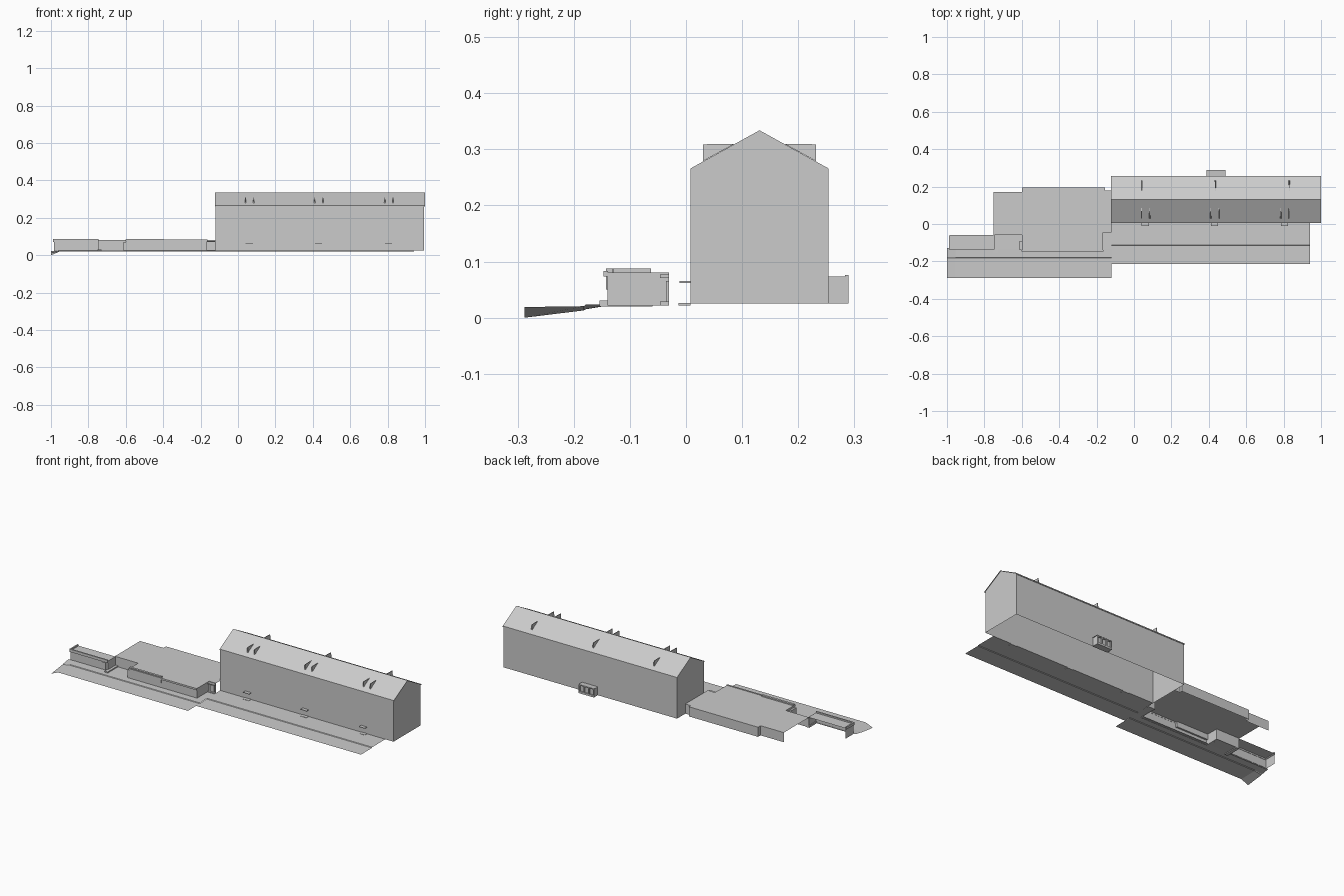
import bpy, bmesh

if "Cube" in bpy.data.objects:
    bpy.data.objects.remove(bpy.data.objects["Cube"])

mat = bpy.data.materials.new("light grey")
mat.diffuse_color = (0.6, 0.6, 0.6, 1)
mat.use_nodes = True
mat.node_tree.nodes["Principled BSDF"].inputs["Base Color"].default_value = mat.diffuse_color


def mesh(name, verts, faces):
    me = bpy.data.meshes.new(name)
    me.from_pydata(verts, [], faces)
    me.materials.append(mat)
    ob = bpy.data.objects.new(name, me)
    bpy.context.collection.objects.link(ob)
    return ob


def box(name, x0, x1, y0, y1, z0, z1):
    v = [(x, y, z) for z in (z0, z1) for x, y in ((x0, y0), (x1, y0), (x1, y1), (x0, y1))]
    return mesh(name, v, [(3, 2, 1, 0), (4, 5, 6, 7), (0, 1, 5, 4),
                          (1, 2, 6, 5), (2, 3, 7, 6), (3, 0, 4, 7)])


def walls(name, path, z0, z1):
    """Open wall sheets along a path, counterclockwise = facing out."""
    n = len(path)
    v = [(x, y, z0) for x, y in path] + [(x, y, z1) for x, y in path]
    return mesh(name, v, [(i, i + 1, n + i + 1, n + i) for i in range(n - 1)])


def flat(name, path, z):
    return mesh(name, [(x, y, z) for x, y in path], [tuple(range(len(path)))])


def strips(name, xs, ys, height):
    """Ground sheet on a grid of stations."""
    n = len(ys)
    v = [(x, y, height(i, j)) for i, x in enumerate(xs) for j, y in enumerate(ys)]
    f = [(i * n + j, (i + 1) * n + j, (i + 1) * n + j + 1, i * n + j + 1)
         for i in range(len(xs) - 1) for j in range(n - 1)]
    return mesh(name, v, f)


# Main hall: four walls open below, gable ends
X0, X1, Y0, Y1, YM = -0.12, 0.995, 0.008, 0.254, 0.131
BASE, EAVE, RIDGE = 0.025, 0.266, 0.334
walls("hall_walls", [(X0, Y0), (X1, Y0), (X1, Y1), (X0, Y1), (X0, Y0)], BASE, EAVE)
for name, x, order in (("gable_right", X1, (0, 1, 2)), ("gable_left", X0, (2, 1, 0))):
    mesh(name, [(x, Y0, EAVE), (x, Y1, EAVE), (x, YM, RIDGE)], [order])

# Hall roof with small eaves and fascia
prof = [(Y0, 0.26), (0.005, 0.26), (0.005, EAVE), (YM, RIDGE + .001),
        (0.257, EAVE), (0.257, 0.26), (Y1, 0.26)]
n = len(prof)
mesh("hall_roof", [(x, y, z) for x in (X0 - .002, X1 + .004) for y, z in prof],
     [(i, n + i, n + i + 1, i + 1) for i in range(n - 1)])


# Triangular roof fins: pairs on the front slope, singles on the back
def fin(name, x, side):
    def yy(d):
        return YM + side * d
    prof = [(yy(0.101), 0.279), (yy(0.101), 0.309), (yy(0.044), 0.310)]
    v = [(x - .0035, *prof[0]), (x + .0035, *prof[0]),
         (x - .0015, *prof[1]), (x + .0015, *prof[1]),
         (x - .0015, *prof[2]), (x + .0015, *prof[2])]
    ob = mesh(name, v, [(0, 1, 3, 2), (2, 3, 5, 4), (0, 2, 4), (1, 5, 3), (0, 4, 5, 1)])
    bm = bmesh.new()
    bm.from_mesh(ob.data)
    bmesh.ops.recalc_face_normals(bm, faces=bm.faces)
    bm.to_mesh(ob.data)
    bm.free()


for k, x in enumerate((0.062, 0.432, 0.807)):
    fin(f"front_fin_a_{k}", x - 0.022, -1)
    fin(f"front_fin_b_{k}", x + 0.022, -1)
    fin(f"back_fin_{k}", (0.043, 0.435, 0.83)[k], 1)
    # door canopies and doorsteps below them
    box(f"door_canopy_{k}", x - .021, x + .017, -0.012, Y0, 0.062, 0.065)
    box(f"doorstep_{k}", x - .021, x + .017, -0.013, Y0, 0.022, 0.0265)

# Rear porch with three recessed panels
porch = box("rear_porch", 0.39, 0.487, Y1 - .002, 0.283, BASE, 0.073)
mesh("porch_roof", [(x, y, z) for x in (0.388, 0.489) for y, z in ((Y1, .074), (0.29, .077))],
     [(0, 2, 3, 1)])
for k in range(4):
    x = 0.39 + k * 0.0303
    box(f"porch_post_{k}", x, x + .006, 0.283, 0.29, BASE, 0.076)
box("porch_sill", 0.39, 0.487, 0.283, 0.29, BASE, 0.036)
box("porch_head", 0.39, 0.487, 0.283, 0.29, 0.07, 0.076)

# Low annex: roof, front and back walls
front = [(-0.75, -0.06), (-0.6, -0.06), (-0.6, -0.14), (-0.165, -0.14), (-0.165, -0.03), (-0.12, -0.03)]
back = [(-0.12, 0.178), (-0.155, 0.178), (-0.155, 0.195), (-0.6, 0.195), (-0.6, 0.172), (-0.75, 0.172)]
walls("annex_front_walls", front, 0.022, 0.081)
walls("annex_back_walls", back, BASE, 0.081)
flat("annex_roof", front + back, 0.081)
box("annex_fascia", -0.602, -0.163, -0.147, -0.139, 0.073, 0.083)
box("annex_sign_panel", -0.6, -0.395, -0.143, -0.13, 0.05, 0.088)
box("annex_doorway", -0.612, -0.6, -0.14, -0.09, 0.022, 0.07)
box("link_door", -0.155, -0.128, -0.036, -0.03, 0.025, 0.065)
box("link_canopy", -0.165, -0.12, -0.046, -0.03, 0.071, 0.077)
box("link_step", -0.165, -0.12, -0.046, -0.03, 0.022, 0.029)

# Front left wing: open-backed walls, deck and parapet
walls("wing_walls", [(-0.985, -0.06), (-0.985, -0.13), (-0.745, -0.13), (-0.745, -0.06)], 0.02, 0.081)
flat("wing_roof", [(-0.985, -0.13), (-0.745, -0.13), (-0.745, -0.06), (-0.985, -0.06)], 0.08)
box("wing_front_parapet", -0.99, -0.745, -0.136, -0.128, 0.072, 0.088)
box("wing_end_parapet", -0.99, -0.982, -0.13, -0.062, 0.074, 0.088)
box("wing_door", -0.782, -0.757, -0.134, -0.13, 0.027, 0.068)
box("wing_step", -0.75, -0.73, -0.154, -0.06, 0.02, 0.031)

# Ground with a kerb; the front left corner dips down
zs = [0.019, 0.0205, 0.0235, 0.0245]
drop = [0.019, 0.0075, 0.0085, 0.001]
strips("left_ground", [-1.0, -0.955, X0], [-0.288, -0.182, -0.179, -0.128],
       lambda i, j: zs[j] - (drop[j] if i == 0 else 0))
strips("right_ground", [X0, 0.942], [-0.215, -0.115, -0.112, Y0],
       lambda i, j: (0.0205, 0.0215, 0.0245, 0.025)[j])
flat("entrance_floor", [(-0.745, -0.13), (-0.6, -0.13), (-0.6, -0.06), (-0.745, -0.06)], 0.0245)
flat("link_floor", [(-0.165, -0.13), (X0, -0.13), (X0, -0.03), (-0.165, -0.03)], 0.0245)
